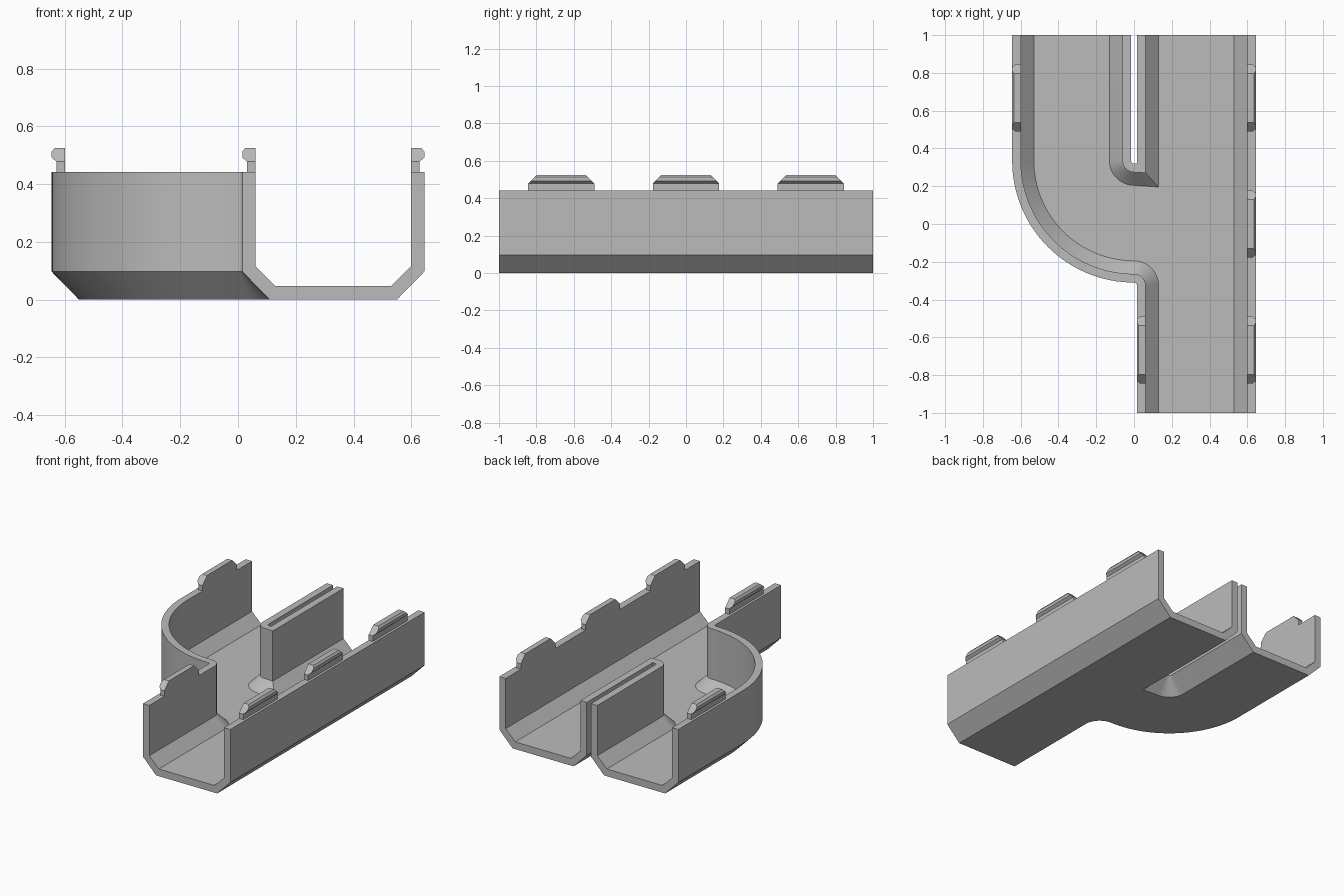
import bpy, bmesh, math

if "Cube" in bpy.data.objects:
    bpy.data.objects.remove(bpy.data.objects["Cube"])

grey = bpy.data.materials.new("light_grey")
grey.diffuse_color = (0.5, 0.5, 0.5, 1)
grey.use_nodes = True
grey.node_tree.nodes["Principled BSDF"].inputs["Base Color"].default_value = grey.diffuse_color

HALF, GAP, WALL, TOP = 0.645, 0.015, 0.046, 0.442   # half width, half slot, wall, rim height
BEND_Y, FILLET_Y = 0.335, -0.325                    # centres of the bend and the fillet


def arc(cy, r, a0, a1, n):
    """Points on an arc centred on x = 0."""
    angles = [math.radians(a0 + (a1 - a0) * i / n) for i in range(n + 1)]
    return [(r * math.cos(a), cy + r * math.sin(a)) for a in angles]


def outline(d):
    """Plan outline moved inward by d: outer wall, right wall, divider."""
    outer = [(-HALF + d, 1)] + arc(BEND_Y, HALF - d, 180, 270, 32)
    outer += arc(FILLET_Y, GAP + d, 90, 0, 10)[1:] + [(GAP + d, -1)]
    right = [(HALF - d, -1), (HALF - d, 1)]
    divider = [(GAP + d, 1), (GAP + d, BEND_Y - GAP - d * 1.08)]
    divider += arc(BEND_Y, GAP + d, 270, 180, 12) + [(-GAP - d, 1)]
    return outer, right, divider


def finish(name, bm):
    bmesh.ops.recalc_face_normals(bm, faces=bm.faces)
    mesh = bpy.data.meshes.new(name)
    bm.to_mesh(mesh)
    bm.free()
    mesh.materials.append(grey)
    ob = bpy.data.objects.new(name, mesh)
    bpy.context.collection.objects.link(ob)
    bpy.ops.object.select_all(action='DESELECT')
    ob.select_set(True)
    bpy.context.view_layer.objects.active = ob
    bpy.ops.object.shade_smooth_by_angle(angle=math.radians(30))
    return ob


# Forked channel: one wall profile (inset, height) carried round the whole outline
profile = [(0.095, 0), (0, 0.097), (0, TOP), (WALL, TOP), (WALL, 0.115), (0.115, 0.047)]
bm = bmesh.new()
rings = []
for d, z in profile:
    parts = outline(d)
    rings.append([bm.verts.new((x, y, z)) for part in parts for x, y in part])
count = len(rings[0])
ends, total = set(), 0
for part in parts:                      # the last point of each part starts an open mouth
    total += len(part)
    ends.add(total - 1)
for i in range(count):
    j = (i + 1) % count
    if i in ends:
        bm.faces.new([r[i] for r in rings] + [r[j] for r in reversed(rings)])
    else:
        for low, high in zip(rings, rings[1:]):
            bm.faces.new((low[i], low[j], high[j], high[i]))
bm.faces.new(rings[0])                  # underside
bm.faces.new(rings[-1])                 # inside floor
finish("forked_channel", bm)


# Snap clips: a stem on the rim with an outward hook whose ends slope in
def clip(name, x_out, side, yc):
    section = [(WALL, TOP - 0.01), (0.016, TOP - 0.01), (0.016, 0.478), (0, 0.492),
               (0, 0.512), (0.010, 0.525), (WALL, 0.525), (WALL, 0.478)]
    bm = bmesh.new()
    loops = []
    for s in (-1, 1):
        loops.append([bm.verts.new((x_out - side * d,
                                    yc + s * (0.177 - max(0, z - 0.478)), z))
                      for d, z in section])
    a, b = loops
    n = len(section)
    for i in range(n):
        j = (i + 1) % n
        bm.faces.new((a[i], a[j], b[j], b[i]))
    for loop in loops:                  # stem end and sloped hook end
        bm.faces.new((loop[0], loop[1], loop[2], loop[7]))
        bm.faces.new(loop[2:8])
    finish(name, bm)


for k, y in enumerate((-0.667, 0, 0.667)):
    clip(f"right_clip_{k + 1}", HALF, 1, y)
clip("left_front_clip", GAP, -1, -0.667)
clip("branch_clip", -HALF, -1, 0.667)
